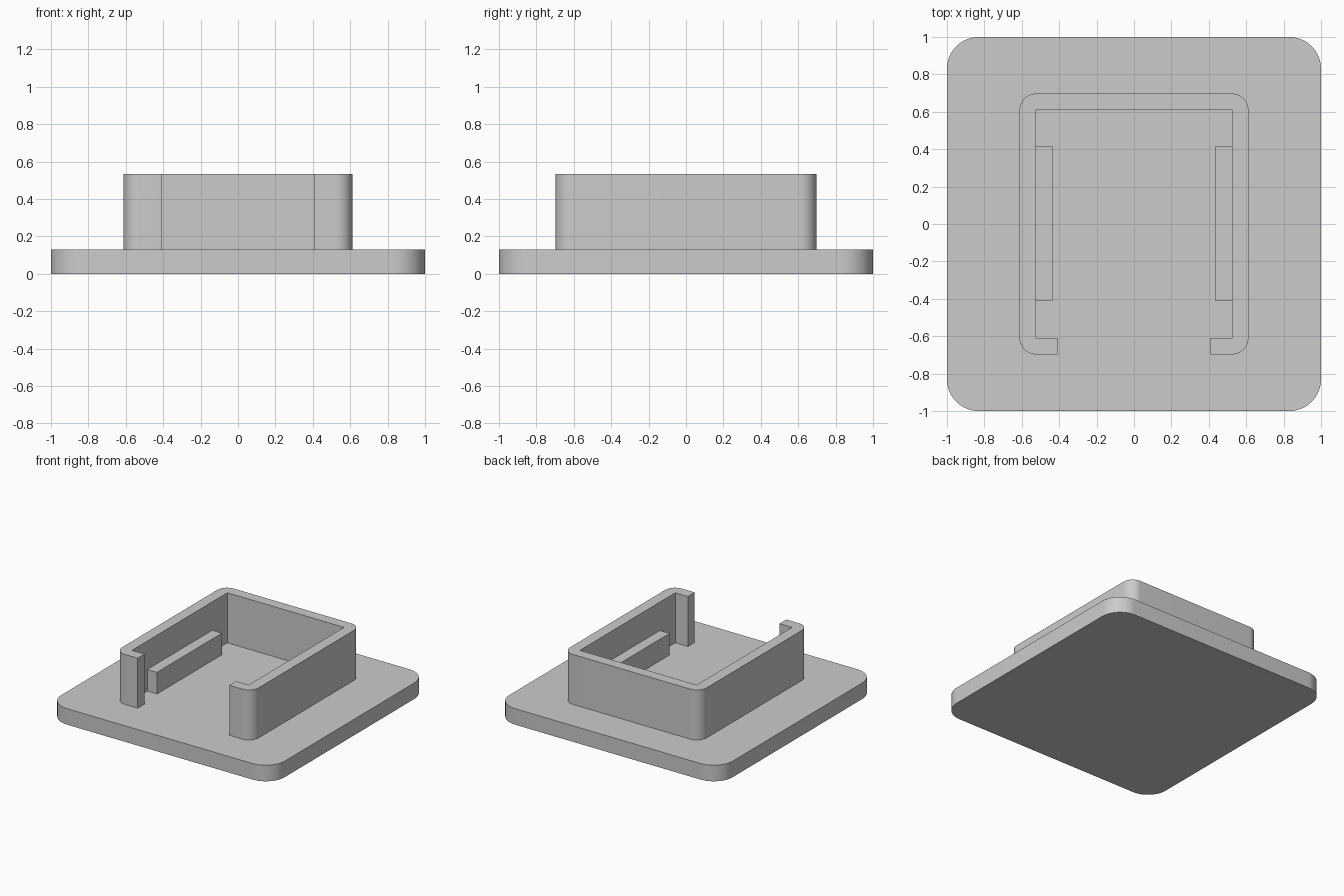
import bpy
import bmesh
from math import radians, pi, cos, sin
from mathutils import Vector

if "Cube" in bpy.data.objects:
    bpy.data.objects.remove(bpy.data.objects["Cube"], do_unlink=True)

grey = bpy.data.materials.new("light grey")
grey.use_nodes = True
grey.diffuse_color = (0.6, 0.6, 0.6, 1)
grey.node_tree.nodes["Principled BSDF"].inputs["Base Color"].default_value = (0.6, 0.6, 0.6, 1)

BASE_TOP, WALL_TOP, RIB_TOP = 0.13, 0.535, 0.305


def rounded(corners, radius, steps=16):
    """Quarter arcs at right-angled corners, listed counterclockwise from front right (+x, -y)."""
    points = []
    for i, (x, y) in enumerate(corners):
        cx = x - radius * (1 if x > 0 else -1)
        cy = y - radius * (1 if y > 0 else -1)
        start = (i - 1) * pi / 2
        for s in range(steps + 1):
            a = start + s / steps * pi / 2
            points.append((cx + radius * cos(a), cy + radius * sin(a)))
    return points


def extrude_outline(name, outline, bottom, top):
    bm = bmesh.new()
    face = bm.faces.new([bm.verts.new((x, y, bottom)) for x, y in outline])
    result = bmesh.ops.extrude_face_region(bm, geom=[face], use_keep_orig=True)
    moved = [v for v in result["geom"] if isinstance(v, bmesh.types.BMVert)]
    bmesh.ops.translate(bm, verts=moved, vec=Vector((0, 0, top - bottom)))
    bmesh.ops.recalc_face_normals(bm, faces=bm.faces)
    mesh = bpy.data.meshes.new(name)
    bm.to_mesh(mesh)
    bm.free()
    mesh.materials.append(grey)
    obj = bpy.data.objects.new(name, mesh)
    bpy.context.collection.objects.link(obj)
    bpy.ops.object.select_all(action="DESELECT")
    obj.select_set(True)
    bpy.context.view_layer.objects.active = obj
    bpy.ops.object.shade_smooth_by_angle(angle=radians(30))
    return obj


def box_corners(x, y):
    return [(x, -y), (x, y), (-x, y), (-x, -y)]


# Base plate with rounded corners
extrude_outline("base_plate", rounded(box_corners(1, 1), 0.17), 0, BASE_TOP)

# Holder wall: rounded outside, square inside, open at the front between two lips
lip_x, inner_x, outer_x = 0.41, 0.523, 0.612
inner_y, outer_y = 0.61, 0.697
outside = rounded(box_corners(outer_x, outer_y), 0.088)
inside = [(-lip_x, -outer_y), (-lip_x, -inner_y), (-inner_x, -inner_y), (-inner_x, inner_y),
          (inner_x, inner_y), (inner_x, -inner_y), (lip_x, -inner_y), (lip_x, -outer_y)]
extrude_outline("holder_wall", outside + inside, BASE_TOP, WALL_TOP)

# Low support ribs along the inner side walls
for side, name in ((1, "left_rib"), (-1, "right_rib")):
    a, b = side * 0.436, side * inner_x
    extrude_outline(name, [(a, -0.413), (b, -0.413), (b, 0.417), (a, 0.417)], BASE_TOP, RIB_TOP)
